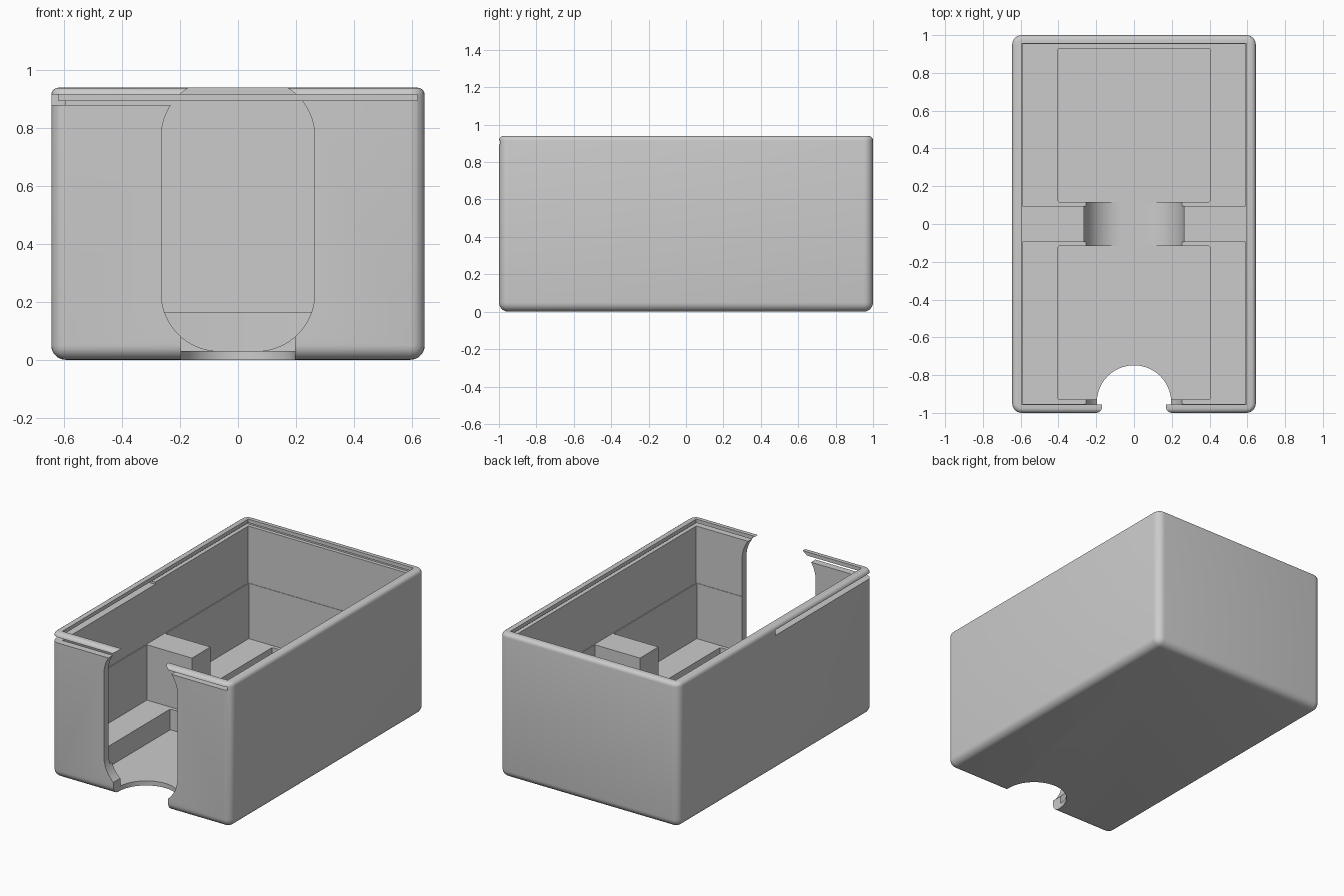
import bpy, bmesh, math

cube = bpy.data.objects.get("Cube")
if cube:
    bpy.data.objects.remove(cube, do_unlink=True)

W, L, H = 0.645, 1.0, 0.94      # half width, half length, height
IN_X, IN_Y = 0.595, 0.955       # inner opening

grey = bpy.data.materials.new("plain grey")
grey.use_nodes = True
colour = (0.6, 0.6, 0.6, 1)
grey.diffuse_color = colour
grey.node_tree.nodes["Principled BSDF"].inputs["Base Color"].default_value = colour


def make(name, bm):
    bmesh.ops.recalc_face_normals(bm, faces=bm.faces)
    mesh = bpy.data.meshes.new(name)
    bm.to_mesh(mesh)
    bm.free()
    mesh.materials.append(grey)
    obj = bpy.data.objects.new(name, mesh)
    bpy.context.collection.objects.link(obj)
    return obj


def prism(points, direction):
    """Extrude a closed outline along a direction."""
    bm = bmesh.new()
    face = bm.faces.new([bm.verts.new(p) for p in points])
    ext = bmesh.ops.extrude_face_region(bm, geom=[face])["geom"]
    verts = [g for g in ext if isinstance(g, bmesh.types.BMVert)]
    bmesh.ops.translate(bm, verts=verts, vec=direction)
    return bm


def box(x0, x1, y0, y1, z0, z1):
    return prism([(x0, y0, z0), (x1, y0, z0), (x1, y1, z0), (x0, y1, z0)], (0, 0, z1 - z0))


def arc(cx, cy, r, start, end, n):
    angles = [math.radians(start + (end - start) * i / n) for i in range(n + 1)]
    return [(cx + r * math.cos(a), cy + r * math.sin(a)) for a in angles]


def rounded(x0, x1, y0, y1, r, n):
    return (arc(x1 - r, y1 - r, r, 0, 90, n) + arc(x0 + r, y1 - r, r, 90, 180, n)
            + arc(x0 + r, y0 + r, r, 180, 270, n) + arc(x1 - r, y0 + r, r, 270, 360, n))


# Outer block with rounded sides and base, and a finer round on the top edge
bm = box(-W, W, -L, L, 0, H)
edges = [e for e in bm.edges if min(v.co.z for v in e.verts) < 0.01]
bmesh.ops.bevel(bm, geom=edges, offset=0.05, segments=6, profile=0.5, affect='EDGES')
rim = [e for e in bm.edges if all(v.co.z > H - 0.001 for v in e.verts)]
bmesh.ops.bevel(bm, geom=rim, offset=0.025, segments=4, profile=0.5, affect='EDGES')
case = make("open_case", bm)

cutters = []


def cut(name, bm):
    obj = make(name, bm)
    obj.hide_render = True
    mod = case.modifiers.new(name, 'BOOLEAN')
    mod.operation = 'DIFFERENCE'
    mod.solver = 'EXACT'
    mod.object = obj
    cutters.append(obj)


# Main opening above the divider
cut("upper_cavity", box(-IN_X, IN_X, -IN_Y, IN_Y, 0.525, 1.1))

# Two compartments, each with a recessed floor pocket
for name, side in (("front", -1), ("back", 1)):
    y0, y1 = sorted((side * 0.095, side * 0.952))
    cut(name + "_compartment", box(-0.589, 0.589, y0, y1, 0.165, 0.6))
    y0, y1 = sorted((side * 0.117, side * 0.93))
    outline = rounded(-0.405, 0.405, y0, y1, 0.012, 3)
    cut(name + "_pocket", prism([(x, y, 0.03) for x, y in outline], (0, 0, 0.2)))

# Rounded slot through the front wall and the divider
slot = rounded(-0.265, 0.265, 0.0301, 0.97, 0.2, 16)
cut("slot", prism([(x, -1.1, z) for x, z in slot], (0, 1.218, 0)))

# Thumb notch in the floor
notch = arc(0, -0.945, 0.197, 0, 180, 32) + [(-0.197, -1.1), (0.197, -1.1)]
cut("thumb_notch", prism([(x, y, -0.1) for x, y in notch], (0, 0, 0.4)))

# Lid groove, open at the front, with a wider slit on one side
cut("lid_groove", box(-0.62, 0.62, -1.1, 0.978, 0.895, 0.916))
cut("side_slit", box(-0.8, -0.59, -1.1, 0, 0.88, 0.9155))
cut("front_slit", box(-0.7, 0, -1.1, -0.94, 0.8803, 0.9157))

# Bake the cuts and remove the helpers
bpy.context.view_layer.update()
graph = bpy.context.evaluated_depsgraph_get()
baked = bpy.data.meshes.new_from_object(case.evaluated_get(graph))
case.modifiers.clear()
case.data = baked
for obj in cutters:
    bpy.data.objects.remove(obj, do_unlink=True)

# Smooth rounds with crisp edges
bpy.ops.object.select_all(action='DESELECT')
case.select_set(True)
bpy.context.view_layer.objects.active = case
bpy.ops.object.shade_smooth_by_angle(angle=math.radians(30))
